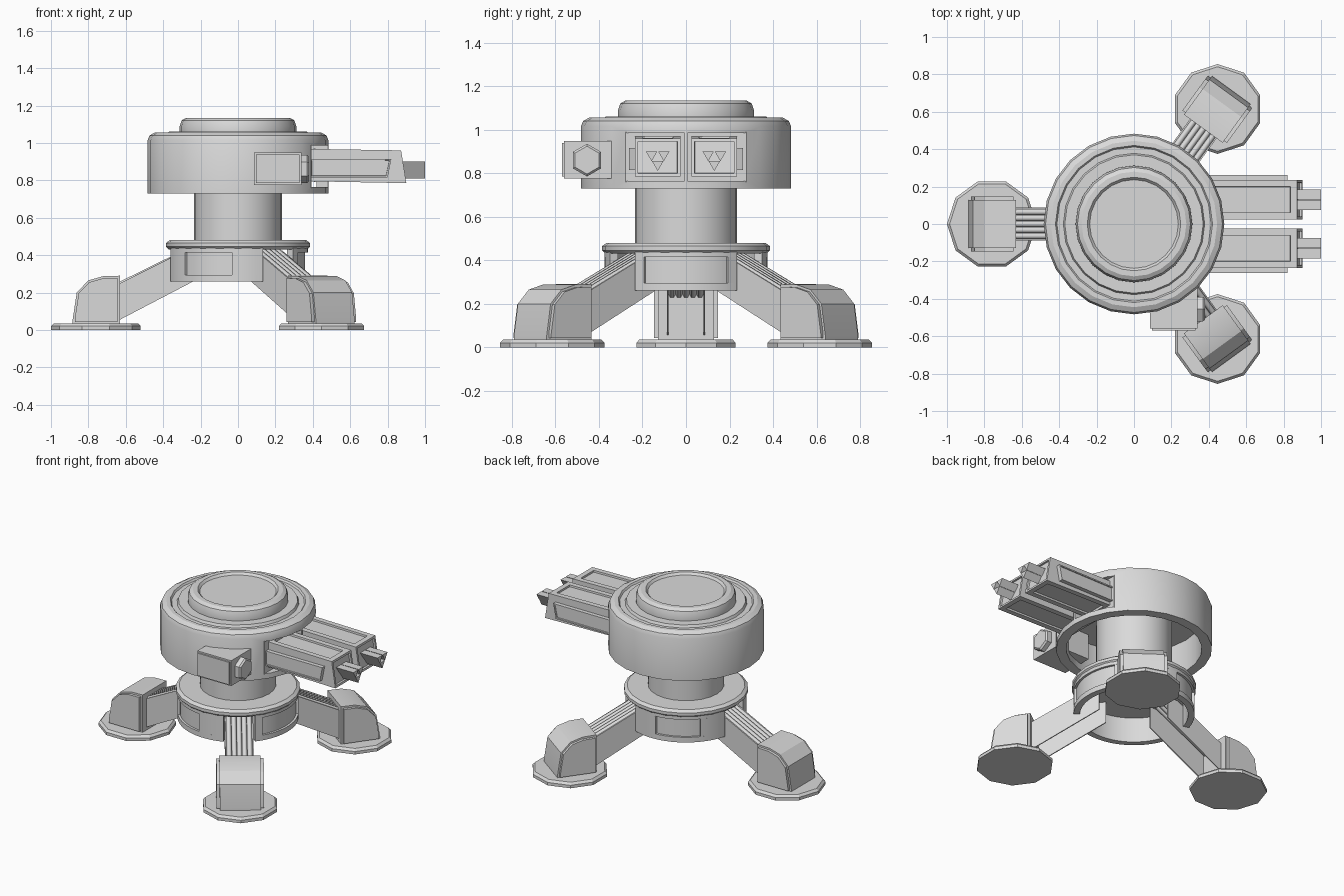
import bpy, bmesh
from math import radians, cos, sin, pi
from mathutils import Matrix, Vector

cube = bpy.data.objects.get("Cube")
if cube:
    bpy.data.objects.remove(cube, do_unlink=True)

GREY = (0.7, 0.7, 0.7, 1)
mat = bpy.data.materials.new("light grey")
mat.use_nodes = True
mat.diffuse_color = GREY
mat.node_tree.nodes["Principled BSDF"].inputs["Base Color"].default_value = GREY
made = []


def finish(name, bm, turn=0.0):
    """Turn the mesh about the vertical axis and add it to the scene."""
    bmesh.ops.remove_doubles(bm, verts=bm.verts, dist=1e-5)
    bmesh.ops.recalc_face_normals(bm, faces=bm.faces)
    bm.transform(Matrix.Rotation(turn, 4, 'Z'))
    mesh = bpy.data.meshes.new(name)
    bm.to_mesh(mesh)
    bm.free()
    mesh.materials.append(mat)
    obj = bpy.data.objects.new(name, mesh)
    bpy.context.collection.objects.link(obj)
    made.append(obj)
    return obj


def sweep(bm, profile, start, angle, steps, closed):
    """Spin an (r, z) profile about the vertical axis."""
    vs = [bm.verts.new((r * cos(start), r * sin(start), z)) for r, z in profile]
    geom = [bm.edges.new(p) for p in zip(vs, vs[1:])]
    if closed:
        geom = [bm.faces.new(vs)]
    bmesh.ops.spin(bm, geom=geom, cent=(0, 0, 0), axis=(0, 0, 1),
                   angle=angle, steps=steps)


def lathe(name, profile, sides=24, offset=0.0, turn=0.0):
    bm = bmesh.new()
    sweep(bm, profile, 0, 2 * pi, sides, False)
    bmesh.ops.remove_doubles(bm, verts=bm.verts, dist=1e-5)
    bmesh.ops.translate(bm, verts=bm.verts, vec=(offset, 0, 0))
    return finish(name, bm, turn)


def arc(bm, r0, r1, z0, z1, a0, a1):
    sweep(bm, [(r0, z0), (r1, z0), (r1, z1), (r0, z1)], radians(a0),
          radians(a1 - a0), max(1, round((a1 - a0) / 6)), True)


def prism(name, profile, y0, y1, turn=0.0, panels=()):
    """Extrude an (x, z) profile along y; panels lists (direction, rim, depth)
    of faces to sink."""
    bm = bmesh.new()
    face = bm.faces.new([bm.verts.new((x, y0, z)) for x, z in profile])
    ext = bmesh.ops.extrude_face_region(bm, geom=[face])["geom"]
    bmesh.ops.translate(bm, vec=(0, y1 - y0, 0),
                        verts=[g for g in ext if isinstance(g, bmesh.types.BMVert)])
    bmesh.ops.recalc_face_normals(bm, faces=bm.faces)
    for direction, rim, depth in panels:
        d = Vector(direction)
        hit = [f for f in bm.faces if f.normal.dot(d) > 0.9]
        for width in (rim, 0.002):
            bmesh.ops.inset_region(bm, faces=hit, thickness=width)
        bmesh.ops.translate(bm, verts=list({v for f in hit for v in f.verts}),
                            vec=-depth * d)
    return finish(name, bm, turn)


def rect(x0, x1, z0, z1):
    return [(x0, z0), (x1, z0), (x1, z1), (x0, z1)]


def rod(name, x0, x1, y, z, r0, r1, sides, spin):
    """A straight rod along x."""
    bm = bmesh.new()
    bmesh.ops.create_cone(bm, cap_ends=True, segments=sides, radius1=r0,
                          radius2=r1, depth=x1 - x0)
    bm.transform(Matrix.Translation(((x0 + x1) / 2, y, z))
                 @ Matrix.Rotation(pi / 2, 4, 'Y') @ Matrix.Rotation(spin, 4, 'Z'))
    return finish(name, bm)


# Turret head: a hollow drum with a groove and a domed cap with a sunk lid
head = lathe("turret_head", [
    (0, 0.95), (0.42, 0.95), (0.42, 0.73), (0.483, 0.73), (0.483, 1.015),
    (0.473, 1.04), (0.445, 1.055), (0.42, 1.055), (0.412, 1.043), (0.378, 1.043),
    (0.37, 1.06), (0.312, 1.06), (0.312, 1.09), (0.302, 1.12), (0.28, 1.133),
    (0.25, 1.133), (0.237, 1.118), (0, 1.118)])
lathe("column", [(0, 0.44), (0.235, 0.44), (0.235, 0.96), (0, 0.96)])
lathe("base_flange", [(0, 0.43), (0.37, 0.43), (0.385, 0.445), (0.385, 0.465),
                      (0.365, 0.48), (0, 0.48)])

# Base skirt: three curved segments, each with a framed recess
for mid, half, win in ((0, 38.5, 31), (117, 48, 22), (243, 48, 22)):
    bm = bmesh.new()
    arc(bm, 0.335, 0.36, 0.26, 0.44, mid - half, mid + half)
    arc(bm, 0.355, 0.375, 0.26, 0.295, mid - half, mid + half)
    arc(bm, 0.355, 0.375, 0.415, 0.445, mid - half, mid + half)
    arc(bm, 0.355, 0.375, 0.295, 0.415, mid - half, mid - win)
    arc(bm, 0.355, 0.375, 0.295, 0.415, mid + win, mid + half)
    finish("skirt_segment", bm)

# Legs: open strut of two side plates, cables, boot with cheeks, ten-sided pad
boot = [(0.63, 0.03), (0.885, 0.03), (0.885, 0.05), (0.862, 0.2),
        (0.8, 0.265), (0.72, 0.288), (0.63, 0.29)]
cheek = [(0.76 + (x - 0.76) * 0.9, 0.16 + (z - 0.16) * 0.9) for x, z in boot]
strut = [(0.65, 0.045), (0.65, 0.24), (0.28, 0.425), (0.2, 0.425), (0.2, 0.28)]
for deg in (180, 54, -54):
    a = radians(deg)
    prism("leg_boot", boot, -0.128, 0.128, a)
    for s in (-1, 1):
        prism("strut_side", strut, s * 0.08, s * 0.088, a)
        prism("boot_cheek", cheek, s * 0.12, s * 0.147, a)
    lathe("foot_pad", [(0, 0), (0.24, 0), (0.24, 0.02), (0.226, 0.035), (0, 0.035)],
          10, 0.76, a)
    for i in range(-2, 3):
        curve = bpy.data.curves.new("leg_cable", 'CURVE')
        curve.dimensions = '3D'
        curve.bevel_depth = 0.016
        curve.bevel_resolution = 1
        curve.use_fill_caps = True
        path = [(0.65, 0.234), (0.24, 0.436)]
        line = curve.splines.new('POLY')
        line.points.add(len(path) - 1)
        for p, (x, z) in zip(line.points, path):
            p.co = (x, i * 0.032, z, 1)
        curve.materials.append(mat)
        cable = bpy.data.objects.new("leg_cable", curve)
        cable.rotation_euler.z = a
        bpy.context.collection.objects.link(cable)

# Twin guns: wall recess, recessed body, side rail, three triangular barrels
body = [(0.38, 0.795), (0.9, 0.785), (0.872, 0.96), (0.38, 0.968)]
rail = [(0.385, 0.815), (0.8, 0.815), (0.82, 0.915), (0.385, 0.915)]
for s in (-1, 1):
    cutter = prism("gun_recess_cutter", rect(0.392, 0.55, 0.765, 0.985),
                   s * 0.006, s * 0.277)
    cutter.hide_render = True
    cutter.display_type = 'WIRE'
    cut = head.modifiers.new("gun_recess", 'BOOLEAN')
    cut.operation = 'DIFFERENCE'
    cut.solver = 'EXACT'
    cut.object = cutter
    cutter.hide_viewport = True
    made.remove(cutter)
    prism("recess_back", rect(0.37, 0.393, 0.76, 0.99), s * 0.002, s * 0.277)
    prism("gun_body", body, s * 0.025, s * 0.235, panels=[
        ((0, 0, 1), 0.05, 0.012), ((0, 0, -1), 0.05, 0.012), ((1, 0, 0), 0.02, 0.012)])
    prism("gun_side_rail", rail, s * 0.23, s * 0.262,
          panels=[((0, s, 0), 0.012, 0.006)])
    for dy, z in ((-0.028, 0.885), (0.028, 0.885), (0, 0.84)):
        rod("gun_barrel", 0.84, 1.0, s * 0.13 + dy, z, 0.03, 0.03, 3, -pi / 2)

# Sensor box with a front plate and a six-sided lens
prism("sensor_box", rect(0.085, 0.34, 0.775, 0.948), -0.56, -0.335)
prism("sensor_front_plate", rect(0.095, 0.33, 0.785, 0.938), -0.57, -0.555)
rod("sensor_lens", 0.33, 0.37, -0.455, 0.86, 0.075, 0.075, 6, pi / 6)
rod("sensor_lens_tip", 0.37, 0.38, -0.455, 0.86, 0.075, 0.064, 6, pi / 6)

# Smooth the round parts, keep edges sharp
bpy.ops.object.select_all(action='DESELECT')
for o in made:
    o.select_set(True)
bpy.context.view_layer.objects.active = made[0]
bpy.ops.object.shade_smooth_by_angle(angle=radians(25))
